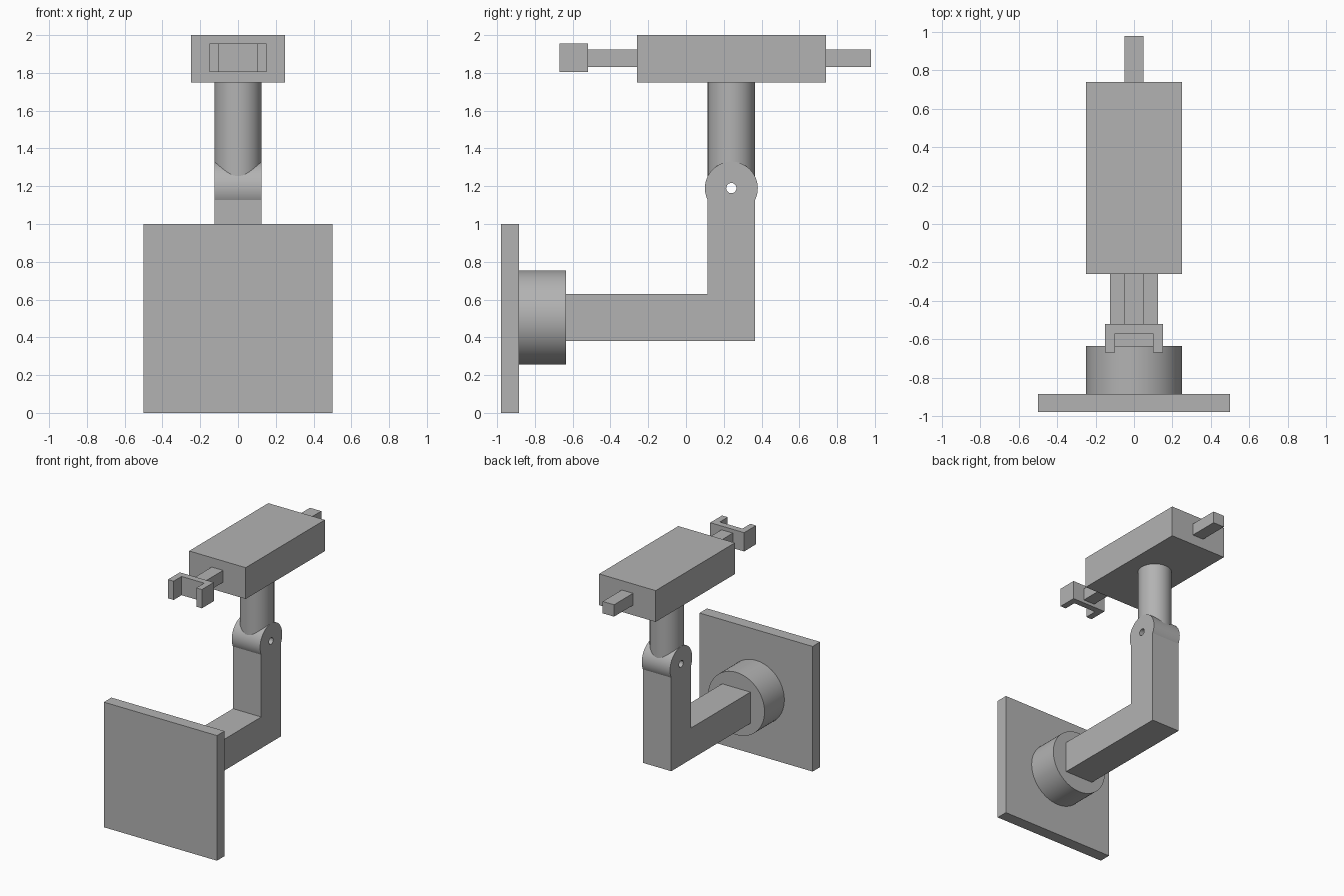
import bpy, bmesh, math
from mathutils import Matrix, Vector

if "Cube" in bpy.data.objects:
    bpy.data.objects.remove(bpy.data.objects["Cube"], do_unlink=True)

grey = bpy.data.materials.new("plain grey")
grey.use_nodes = True
grey.diffuse_color = (0.45, 0.45, 0.45, 1)
grey.node_tree.nodes["Principled BSDF"].inputs["Base Color"].default_value = grey.diffuse_color


def finish(name, bm, smooth=False):
    bmesh.ops.recalc_face_normals(bm, faces=bm.faces)
    mesh = bpy.data.meshes.new(name)
    bm.to_mesh(mesh)
    bm.free()
    mesh.materials.append(grey)
    obj = bpy.data.objects.new(name, mesh)
    bpy.context.collection.objects.link(obj)
    if smooth:
        bpy.ops.object.select_all(action='DESELECT')
        obj.select_set(True)
        bpy.context.view_layer.objects.active = obj
        bpy.ops.object.shade_smooth_by_angle(angle=math.radians(30))
    return obj


def box(name, x, y, z):
    """Box from (min, max) pairs."""
    bm = bmesh.new()
    bmesh.ops.create_cube(bm, size=1)
    for v in bm.verts:
        v.co = [(lo + hi) / 2 + c * (hi - lo) for c, (lo, hi) in zip(v.co, (x, y, z))]
    return finish(name, bm)


def cylinder(name, radius, depth, centre, rotation=Matrix()):
    bm = bmesh.new()
    bmesh.ops.create_cone(bm, cap_ends=True, segments=64, radius1=radius,
                          radius2=radius, depth=depth,
                          matrix=Matrix.Translation(centre) @ rotation)
    return finish(name, bm, True)


def prism(name, outline, start, direction):
    """Extrude a flat outline along a direction."""
    bm = bmesh.new()
    face = bm.faces.new([bm.verts.new(start(a, b)) for a, b in outline])
    new = bmesh.ops.extrude_face_region(bm, geom=[face])["geom"]
    bmesh.ops.translate(bm, vec=direction,
                        verts=[g for g in new if isinstance(g, bmesh.types.BMVert)])
    return finish(name, bm)


# Wall plate and round mount
box("wall_plate", (-.5, .5), (-.98, -.885), (0, 1))
cylinder("round_mount", .25, .25, (0, -.76, .505), Matrix.Rotation(math.pi / 2, 4, 'X'))

# Square L-shaped arm
half = .125
arm = [(-.635, .38), (.365, .38), (.365, 1.15), (.115, 1.15), (.115, .63), (-.635, .63)]
prism("elbow_arm", arm, lambda y, z: (-half, y, z), (2 * half, 0, 0))

# Hinge knuckle with a through hole, spun from a rectangular section
pivot = Vector((0, .24, 1.19))
bm = bmesh.new()
section = [bm.verts.new(pivot + Vector((x, 0, r)))
           for x, r in ((-half, .027), (half, .027), (half, .14), (-half, .14))]
edges = [bm.edges.new((section[i], section[(i + 1) % 4])) for i in range(4)]
bmesh.ops.spin(bm, geom=section + edges, cent=pivot, axis=(1, 0, 0),
               angle=math.tau, steps=64, use_duplicate=False)
bmesh.ops.remove_doubles(bm, verts=bm.verts, dist=.0001)
finish("hinge_knuckle", bm, True)

# Round post
cylinder("post", half, .52, (0, .24, 1.49))

# Head block with its rods
box("head_block", (-.25, .25), (-.26, .74), (1.75, 2))
box("front_rod", (-.05, .05), (-.52, -.26), (1.83, 1.925))
box("back_rod", (-.05, .05), (.74, .98), (1.83, 1.925))

# Two-pronged fork at the front
fork = [(-.15, -.52), (-.15, -.67), (-.1, -.67), (-.1, -.57)]
fork += [(-x, y) for x, y in reversed(fork)]
prism("fork", fork, lambda x, y: (x, y, 1.805), (0, 0, .15))
